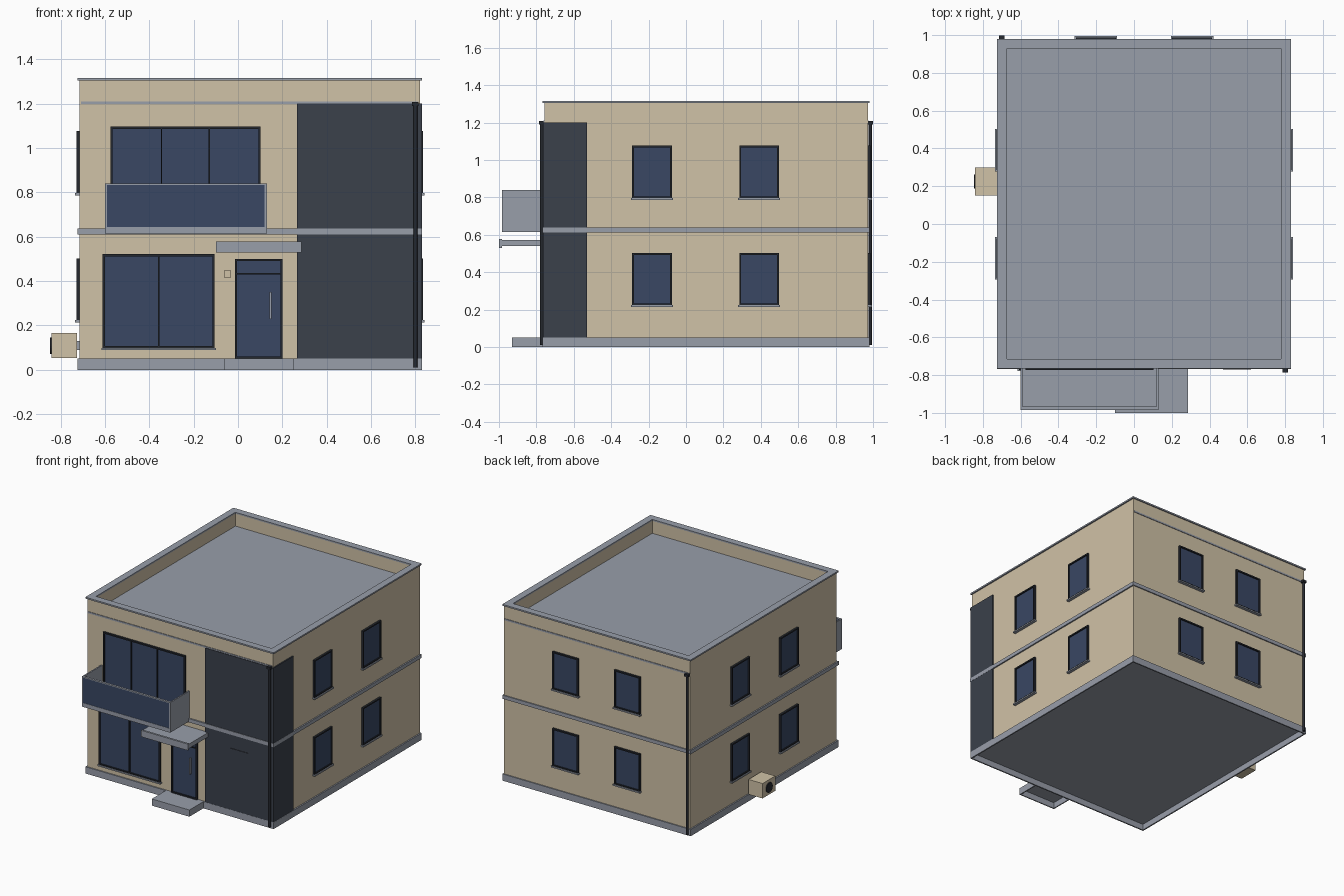
import bpy, bmesh, math
from mathutils import Matrix, Vector

cube = bpy.data.objects.get("Cube")
if cube:
    bpy.data.objects.remove(cube, do_unlink=True)


def material(name, color):
    m = bpy.data.materials.new(name)
    m.use_nodes = True
    m.diffuse_color = (*color, 1)
    m.node_tree.nodes["Principled BSDF"].inputs["Base Color"].default_value = (*color, 1)
    return m


BEIGE = material("beige render", (0.63, 0.54, 0.385))
GREY = material("concrete grey", (0.315, 0.342, 0.4))
CHARCOAL = material("charcoal cladding", (0.043, 0.052, 0.07))
GLASS = material("navy glass", (0.041, 0.063, 0.126))
DARK = material("dark frame", (0.018, 0.021, 0.028))

# Wall planes of the main block
X0, X1, Y0, Y1 = -0.714, 0.82, -0.757, 0.972


def finish(name, bm, mat):
    mesh = bpy.data.meshes.new(name)
    bm.to_mesh(mesh)
    bm.free()
    mesh.materials.append(mat)
    obj = bpy.data.objects.new(name, mesh)
    bpy.context.collection.objects.link(obj)
    return obj


def boxes(name, mat, *extents):
    """One object from boxes given as (x0, x1, y0, y1, z0, z1)."""
    bm = bmesh.new()
    for x0, x1, y0, y1, z0, z1 in extents:
        place = Matrix.Translation(((x0 + x1) / 2, (y0 + y1) / 2, (z0 + z1) / 2))
        size = Matrix.Diagonal((x1 - x0, y1 - y0, z1 - z0, 1))
        bmesh.ops.create_cube(bm, size=1, matrix=place @ size)
    return finish(name, bm, mat)


def ring(x0, x1, y0, y1, t, z0, z1):
    """Four box extents forming a rectangular ring of width t."""
    return [(x0, x1, y0, y0 + t, z0, z1), (x0, x1, y1 - t, y1, z0, z1),
            (x0, x0 + t, y0 + t, y1 - t, z0, z1), (x1 - t, x1, y0 + t, y1 - t, z0, z1)]


def cylinder(name, mat, center, radius, depth, axis="Z", sides=16):
    bm = bmesh.new()
    turn = Matrix.Rotation(math.pi / 2, 4, "Y") if axis == "X" else Matrix()
    bmesh.ops.create_cone(bm, cap_ends=True, segments=sides, radius1=radius, radius2=radius,
                          depth=depth, matrix=Matrix.Translation(Vector(center)) @ turn)
    return finish(name, bm, mat)


def on_wall(side, u0, u1, z0, z1, d0, d1):
    """Box extents from wall position u, height z and distance d out of the wall."""
    if side == "front":
        return (u0, u1, Y0 - d1, Y0 - d0, z0, z1)
    if side == "back":
        return (u0, u1, Y1 + d0, Y1 + d1, z0, z1)
    if side == "left":
        return (X1 + d0, X1 + d1, u0, u1, z0, z1)
    return (X0 - d1, X0 - d0, u0, u1, z0, z1)


def window(name, side, u0, u1, z0, z1, mullions=(), transom=None, sill=True):
    t, out = 0.01, 0.015
    bars = [(u0, u0 + t, z0, z1), (u1 - t, u1, z0, z1),
            (u0 + t, u1 - t, z0, z0 + t), (u0 + t, u1 - t, z1 - t, z1)]
    bars += [(m - t / 3, m + t / 3, z0 + t, z1 - t) for m in mullions]
    if transom:
        bars.append((u0 + t, u1 - t, transom - t / 3, transom + t / 3))
    boxes(name + "_frame", DARK, *[on_wall(side, *b, -0.01, out) for b in bars])
    boxes(name + "_glass", GLASS, on_wall(side, u0 + t, u1 - t, z0 + t, z1 - t, -0.01, 0.006))
    if sill:
        boxes(name + "_sill", GREY,
              on_wall(side, u0 - 0.006, u1 + 0.006, z0 - 0.008, z0 + 0.002, -0.01, 0.022))


# Main block, upright parapet, roof slab and coping
boxes("main_walls", BEIGE, (X0, X1, Y0, Y1, 0.048, 1.2))
boxes("parapet_walls", BEIGE, *ring(X0, X1, Y0, Y1, 0.04, 1.2, 1.305))
boxes("roof_slab", GREY, (X0 + 0.005, X1 - 0.005, Y0 - 0.004, Y1 + 0.004, 1.198, 1.21))
outer = (X0 - 0.01, X1 + 0.01, Y0 - 0.009, Y1 + 0.008)
boxes("parapet_coping", GREY, *ring(*outer, 0.052, 1.304, 1.315))

# Plinth as a skirt under the ground slab, storey band
boxes("ground_slab", GREY, (*outer, 0.044, 0.05))
boxes("plinth_skirt", GREY, *ring(*outer, 0.01, 0, 0.044))
boxes("storey_band", GREY, (X0 - 0.01, X1 + 0.01, Y0 - 0.011, Y1 + 0.008, 0.611, 0.638))

# Entrance step: tread on a front riser and two cheeks
boxes("entrance_step", GREY, (-0.06, 0.25, -0.93, Y0, 0.044, 0.05),
      (-0.06, 0.25, -0.93, -0.922, 0, 0.044),
      (-0.06, -0.052, -0.922, Y0, 0, 0.044), (0.242, 0.25, -0.922, Y0, 0, 0.044))

# Dark corner cladding with its service hatch
boxes("corner_cladding", CHARCOAL, (0.265, X1 + 0.009, Y0 - 0.008, -0.53, 0.05, 1.2))
boxes("service_hatch", CHARCOAL, on_wall("front", 0.47, 0.62, 0.13, 0.51, 0, 0.012))

# Repeated windows on the sides and back
for level, z in (("lower", 0.222), ("upper", 0.795)):
    for side in ("left", "right"):
        for place, u in (("front", -0.288), ("rear", 0.285)):
            window(f"{side}_{level}_{place}_window", side, u, u + 0.212, z, z + 0.281)
    for place, u in (("right", -0.308), ("left", 0.202)):
        window(f"back_{level}_{place}_window", "back", u, u + 0.212, z, z + 0.281)

# Front openings
window("living_window", "front", -0.61, -0.105, 0.097, 0.522, mullions=(-0.358,))
window("balcony_door", "front", -0.575, 0.102, 0.638, 1.097, mullions=(-0.345, -0.13), sill=False)
window("entrance_door", "front", -0.014, 0.201, 0.05, 0.5, transom=0.433, sill=False)
boxes("door_handle", GREY, on_wall("front", 0.143, 0.15, 0.23, 0.35, 0.005, 0.022))
boxes("intercom", BEIGE, on_wall("front", -0.062, -0.034, 0.415, 0.45, 0, 0.009))

# Balcony: slab, side walls, glazed front with thin rim
boxes("balcony_slab", GREY, (-0.6, 0.13, -0.984, Y0, 0.615, 0.645))
boxes("balcony_side_walls", GREY,
      (-0.6, -0.59, -0.984, Y0, 0.645, 0.84), (0.12, 0.13, -0.984, Y0, 0.645, 0.84))
boxes("balcony_front_glass", GLASS, (-0.59, 0.12, -0.982, -0.97, 0.645, 0.833))
boxes("balcony_top_rail", GREY, (-0.59, 0.12, -0.984, -0.967, 0.833, 0.84))

# Entrance canopy with deeper front lip
boxes("entrance_canopy", GREY, (-0.1, 0.286, -0.985, Y0, 0.54, 0.573),
      (-0.1, 0.286, -1.0, -0.985, 0.53, 0.578))

# Downpipes with hoppers at opposite corners
for place, x, y in (("front", 0.8, Y0 - 0.015), ("back", -0.7, Y1 + 0.014)):
    cylinder(place + "_downpipe", DARK, (x, y, 0.605), 0.0095, 1.19)
    boxes(place + "_pipe_hopper", DARK, (x - 0.015, x + 0.015, y - 0.013, y + 0.013, 1.19, 1.208))

# Outdoor cooling unit on a wall mount, with round fan grille
boxes("cooling_unit", BEIGE, (-0.842, -0.726, 0.15, 0.3, 0.054, 0.165))
boxes("cooling_mount", GREY, (-0.726, X0, 0.18, 0.27, 0.09, 0.13))
cylinder("cooling_fan", DARK, (-0.843, 0.225, 0.108), 0.037, 0.01, axis="X", sides=24)
